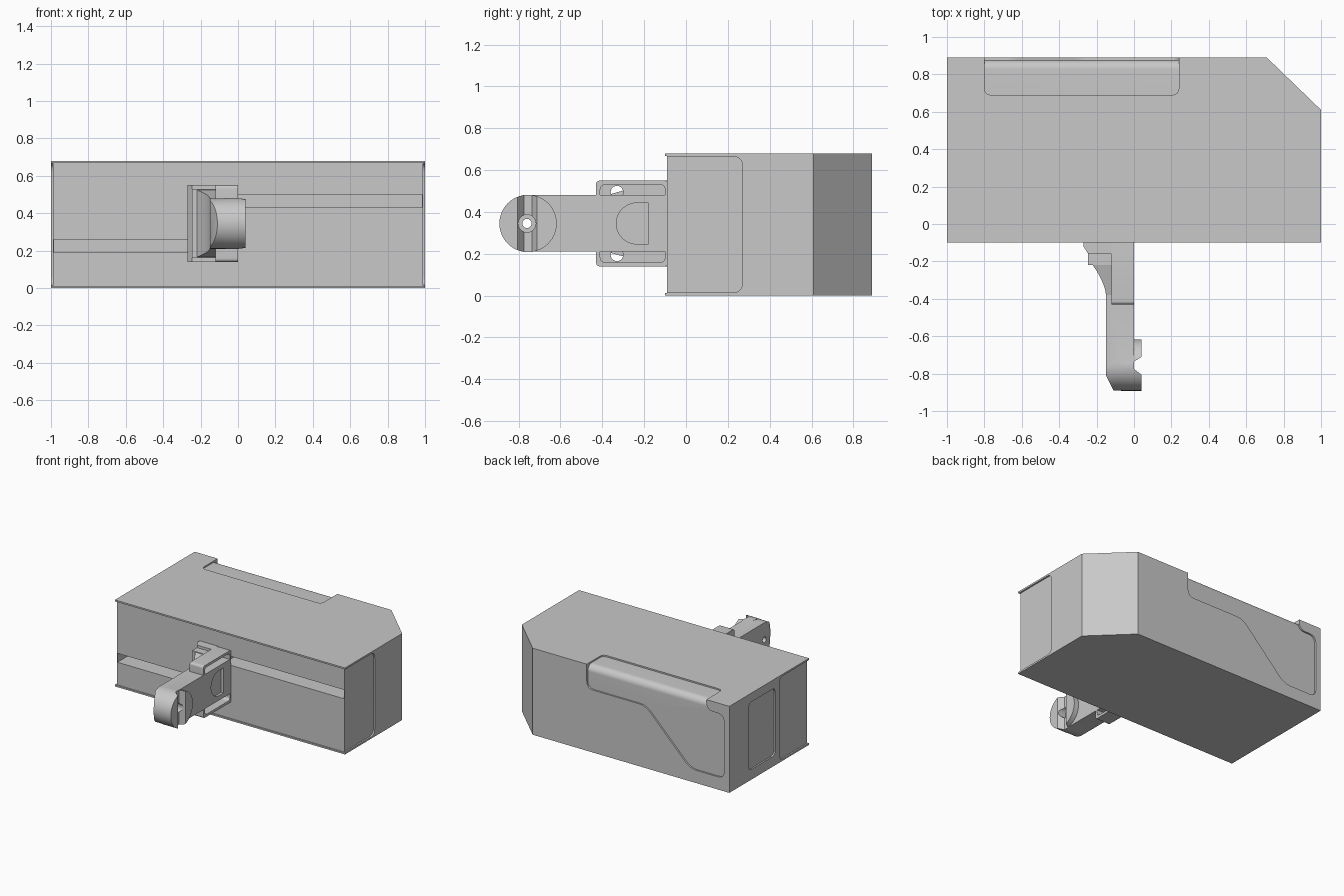
import bpy, bmesh, math
from mathutils import Vector

if "Cube" in bpy.data.objects:
    bpy.data.objects.remove(bpy.data.objects["Cube"])

grey = bpy.data.materials.new("light grey")
grey.use_nodes = True
grey.diffuse_color = (0.58, 0.58, 0.58, 1)
grey.node_tree.nodes["Principled BSDF"].inputs["Base Color"].default_value = (0.58, 0.58, 0.58, 1)


def prism(name, axis, pts, lo, hi):
    """Extrude a 2D profile along an axis; x takes (y, z), y takes (x, z), z takes (x, y)."""
    place = {"x": lambda a, b, c: (c, a, b),
             "y": lambda a, b, c: (a, c, b),
             "z": lambda a, b, c: (a, b, c)}[axis]
    bm = bmesh.new()
    rings = [[bm.verts.new(place(a, b, c)) for a, b in pts] for c in (lo, hi)]
    bm.faces.new(rings[0])
    bm.faces.new(rings[1])
    n = len(pts)
    for i in range(n):
        j = (i + 1) % n
        bm.faces.new((rings[0][i], rings[0][j], rings[1][j], rings[1][i]))
    bmesh.ops.recalc_face_normals(bm, faces=bm.faces)
    mesh = bpy.data.meshes.new(name)
    bm.to_mesh(mesh)
    bm.free()
    mesh.materials.append(grey)
    obj = bpy.data.objects.new(name, mesh)
    bpy.context.collection.objects.link(obj)
    return obj


def rect(a0, a1, b0, b1):
    return [(a0, b0), (a1, b0), (a1, b1), (a0, b1)]


def arc(ca, cb, r, start, end, n=24):
    return [(ca + r * math.cos(math.radians(start + (end - start) * i / n)),
             cb + r * math.sin(math.radians(start + (end - start) * i / n))) for i in range(n + 1)]


def circle(ca, cb, r, n=40):
    return arc(ca, cb, r, 0, 360, n)[:-1]


def rounded(pts, r, n=6):
    """Round every corner of a polygon with a short curve."""
    out = []
    for i, p in enumerate(pts):
        p, a, b = Vector(p), Vector(pts[i - 1]), Vector(pts[(i + 1) % len(pts)])
        s = p + (a - p).normalized() * min(r, (a - p).length * 0.45)
        e = p + (b - p).normalized() * min(r, (b - p).length * 0.45)
        for k in range(n + 1):
            t = k / n
            out.append(tuple(s * (1 - t) ** 2 + p * 2 * t * (1 - t) + e * t * t))
    return out


def combine(obj, other, operation="DIFFERENCE"):
    other.hide_render = True
    mod = obj.modifiers.new("combine", "BOOLEAN")
    mod.operation, mod.solver, mod.object = operation, "EXACT", other
    bpy.context.view_layer.objects.active = obj
    bpy.ops.object.modifier_apply(modifier=mod.name)
    bpy.data.objects.remove(other)


def cut(obj, axis, pts, lo, hi):
    combine(obj, prism("cutter", axis, pts, lo, hi))


# Main housing with one bevelled rear corner
body = prism("housing", "z", [(-1, -0.10), (1, -0.10), (1, 0.61), (0.71, 0.89), (-1, 0.89)], 0, 0.68)
# Front panel set back between thin top and bottom lips
cut(body, "y", rect(-1.1, 1.1, 0.012, 0.668), -0.2, -0.09)
# Offset horizontal slots in the front
cut(body, "y", rect(-0.985, -0.2, 0.19, 0.26), -0.2, 0.1)
cut(body, "y", rect(-0.06, 0.985, 0.43, 0.50), -0.2, 0.1)
# Recessed panels at the front of both sides
side = rounded(rect(-0.5, 0.27, 0.014, 0.666), 0.05)
cut(body, "x", side, 0.988, 1.1)
cut(body, "x", side, -1.1, -0.988)
# Recessed rectangular panel on one side
cut(body, "x", rounded(rect(0.32, 0.65, 0.08, 0.61), 0.04), -1.1, -0.988)
# Stepped recess on the back, running onto the top with a rounded edge
back = [(0.24, 0.9), (0.24, 0.49), (-0.27, 0.49), (-0.66, 0.10),
        (-0.955, 0.10), (-0.955, 0.60), (-0.80, 0.60), (-0.80, 0.9)]
cut(body, "y", rounded(back, 0.06), 0.877, 1.0)
cut(body, "z", rounded([(-0.80, 0.69), (0.24, 0.69), (0.24, 1.1), (-0.80, 1.1)], 0.04), 0.669, 0.8)
r = 0.05
cut(body, "x", arc(0.877 - r, 0.669 - r, r, 0, 90, 12)
    + [(0.877 - r, 0.75), (0.95, 0.75), (0.95, 0.669 - r)], -0.80, 0.24)

# Bracket: flange with two pockets and screw holes
MID = 0.345
bracket = prism("hitch_bracket", "x",
                rounded([(-0.43, 0.14), (-0.085, 0.14), (-0.085, 0.55), (-0.43, 0.55)], 0.02), -0.12, 0)
for s in (-1, 1):
    lo, hi = sorted((MID + s * 0.10, MID + s * 0.185))
    cut(bracket, "x", rounded(rect(-0.41, -0.10, lo, hi), 0.025), -0.10, 0.1)
    cut(bracket, "x", circle(-0.33, MID + s * 0.15, 0.03, 24), -0.3, 0.1)

# Arm with a round end, bevelled at the outer tip
arm = prism("arm", "x", arc(-0.755, MID, 0.135, 90, 270, 36)
            + [(-0.085, 0.21), (-0.085, 0.48)], -0.15, 0)
cut(arm, "z", [(-0.20, -0.81), (-0.15, -0.81), (-0.105, -0.90), (-0.105, -0.95), (-0.20, -0.95)], 0, 0.7)
combine(bracket, arm, "UNION")

# Round coupling head
combine(bracket, prism("head", "x", circle(-0.755, MID, 0.137, 64), -0.07, 0.04), "UNION")
# Cross groove, counterbore, through hole and rounded recess in the arm
cut(bracket, "z", [(0.06, -0.70), (0.0, -0.735), (0.0, -0.775), (0.06, -0.82)], 0, 0.7)
cut(bracket, "x", circle(-0.76, MID, 0.042), -0.03, 0.1)
cut(bracket, "x", circle(-0.76, MID, 0.022), -0.3, 0.1)
cut(bracket, "x", arc(-0.235, MID, 0.098, 90, 270) + [(-0.18, MID - 0.098), (-0.18, MID + 0.098)],
    -0.02, 0.1)

# Curved flare that widens from the arm towards the housing
curve = [(-0.15 - 0.085 * (i / 10) ** 1.6, -0.38 + 0.018 * i) for i in range(11)]
flare = prism("bracket_flare", "z", curve + [(-0.115, -0.20), (-0.115, -0.38)], -1, 1)
for v in flare.data.vertices:
    v.co.z = MID + v.co.z * (0.135 + 0.05 * (v.co.y + 0.38) / 0.18)

# Mounting block and foot against the housing
block = prism("bracket_block", "z", rect(-0.245, -0.11, -0.22, -0.085), 0.16, 0.53)
foot = prism("bracket_foot", "z", [(-0.27, -0.085), (-0.27, -0.12), (-0.245, -0.16),
                                   (-0.11, -0.16), (-0.11, -0.085)], 0.14, 0.55)

# Smooth curved surfaces while keeping edges sharp
for obj in (body, bracket, flare, block, foot):
    bpy.ops.object.select_all(action="DESELECT")
    obj.select_set(True)
    bpy.context.view_layer.objects.active = obj
    bpy.ops.object.shade_smooth_by_angle(angle=math.radians(30))
